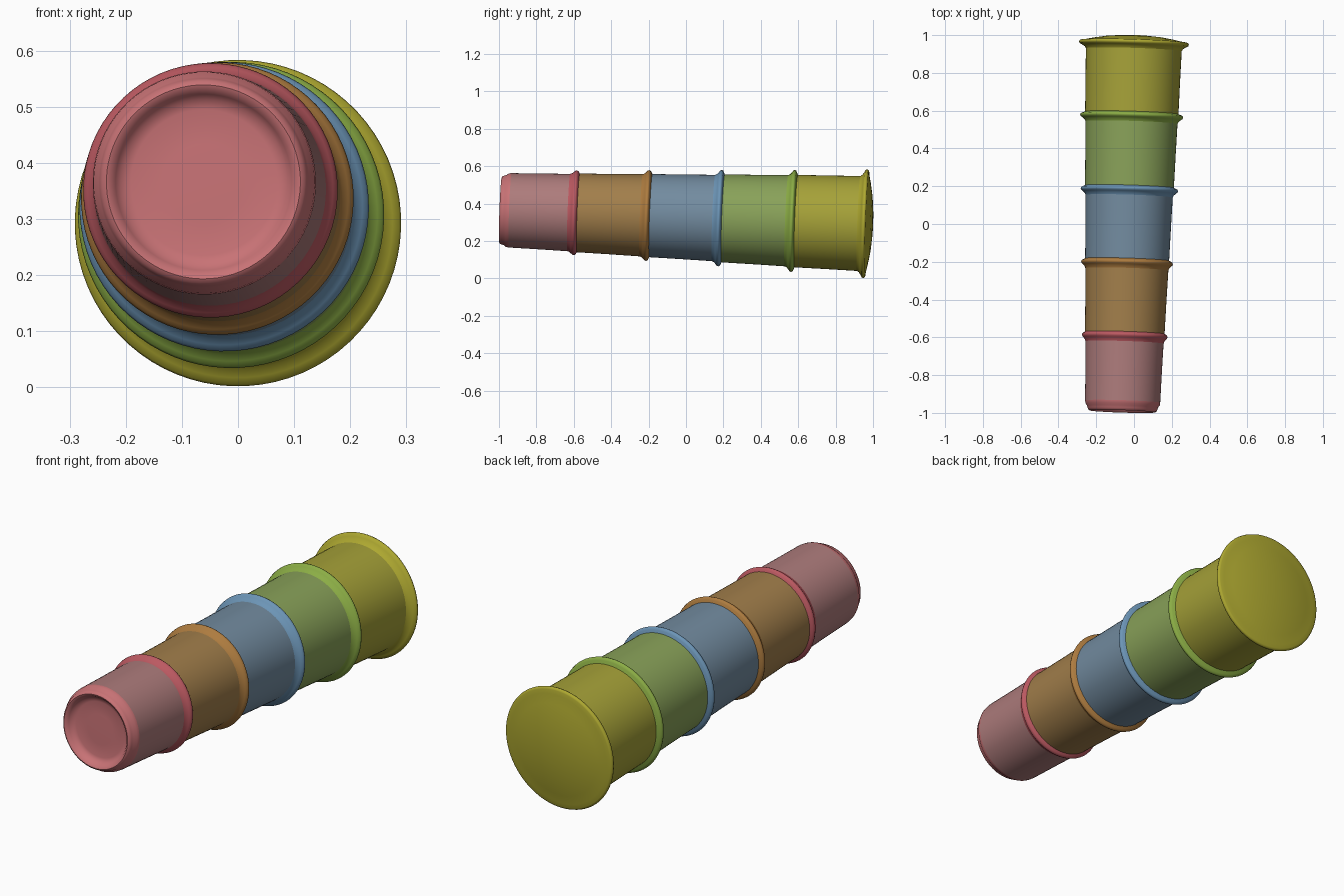
import bpy, bmesh, math
from mathutils import Vector

if "Cube" in bpy.data.objects:
    bpy.data.objects.remove(bpy.data.objects["Cube"])

SEG = 72
# The stack's axis drifts to +x and downwards towards the back
ORIGIN = Vector((0.0, 0.96, 0.2925))
AXIS = Vector((0.0316, 1.0, -0.0377))
TURN = Vector((0, 0, 1)).rotation_difference(AXIS.normalized())


def material(name, rgb):
    m = bpy.data.materials.new(name)
    m.diffuse_color = (*rgb, 1)
    m.use_nodes = True
    m.node_tree.nodes["Principled BSDF"].inputs["Base Color"].default_value = m.diffuse_color
    return m


def lathe(name, profile, mat):
    """Revolve (radius, station along y) points around the stack axis."""
    bm = bmesh.new()
    rings = []
    for r, y in profile:
        base = ORIGIN + AXIS * (y - ORIGIN.y)
        if r == 0:
            rings.append([bm.verts.new(base)])
            continue
        ring = []
        for i in range(SEG):
            a = 2 * math.pi * i / SEG
            ring.append(bm.verts.new(base + TURN @ Vector((r * math.cos(a), r * math.sin(a), 0))))
        rings.append(ring)
    for a, b in zip(rings, rings[1:]):
        for i in range(SEG):
            j = (i + 1) % SEG
            if len(a) == 1:
                bm.faces.new((a[0], b[j], b[i]))
            elif len(b) == 1:
                bm.faces.new((a[i], a[j], b[0]))
            else:
                bm.faces.new((a[i], a[j], b[j], b[i]))
    bmesh.ops.recalc_face_normals(bm, faces=bm.faces)
    mesh = bpy.data.meshes.new(name)
    bm.to_mesh(mesh)
    bm.free()
    mesh.materials.append(mat)
    obj = bpy.data.objects.new(name, mesh)
    bpy.context.collection.objects.link(obj)
    bpy.ops.object.select_all(action='DESELECT')
    obj.select_set(True)
    bpy.context.view_layer.objects.active = obj
    bpy.ops.object.shade_smooth_by_angle(angle=math.radians(50))
    return obj


# name, front y, rim y, front radius, back radius, rim radius, body colour, rim colour
CUPS = [
    ("red", -0.94, -0.592, 0.199, 0.207, 0.227, (0.42, 0.20, 0.20), (0.50, 0.10, 0.12)),
    ("orange", -0.60, -0.205, 0.210, 0.220, 0.243, (0.36, 0.21, 0.07), (0.42, 0.20, 0.05)),
    ("blue", -0.21, 0.182, 0.222, 0.231, 0.258, (0.17, 0.26, 0.35), (0.15, 0.30, 0.47)),
    ("green", 0.18, 0.572, 0.235, 0.244, 0.273, (0.25, 0.36, 0.10), (0.26, 0.42, 0.06)),
    ("yellow", 0.57, 0.958, 0.247, 0.254, 0.291, (0.38, 0.36, 0.04), (0.42, 0.39, 0.03)),
]

for name, y0, y1, r0, r1, rim, body_rgb, rim_rgb in CUPS:
    body_mat = material(name + "_body", body_rgb)
    rim_mat = material(name + "_rim", rim_rgb)
    d = rim - r1
    # Tapered wall
    lathe(name + "_cup_wall", [(r0, y0), ((r0 + r1) / 2, (y0 + y1) / 2), (r1, y1 - 0.035)], body_mat)
    # Flared, rolled lip
    lip = [(r1, y1 - 0.035), (r1 + d * 0.18, y1 - 0.024), (r1 + d * 0.6, y1 - 0.014),
           (rim - 0.003, y1 - 0.008), (rim, y1), (rim - 0.003, y1 + 0.007)]
    if name == "yellow":
        # Gently domed closure at the open end of the stack
        lip += [(rim - 0.010, y1 + 0.010), (0.262, y1 + 0.012), (0.22, y1 + 0.021),
                (0.15, y1 + 0.033), (0.07, y1 + 0.040), (0, y1 + 0.042)]
    else:
        lip += [(r1 + d * 0.6, y1 + 0.011), (r1 + 0.002, y1 + 0.017)]
    lathe(name + "_cup_rim", lip, rim_mat)

# Base of the smallest cup: stepped shoulder, foot ring and shallow recess
lathe("red_cup_base", [(0.199, -0.94), (0.197, -0.955), (0.188, -0.966), (0.185, -0.978),
                       (0.180, -0.988), (0.173, -0.992), (0.165, -0.989), (0.157, -0.978),
                       (0.148, -0.965), (0.130, -0.960), (0.07, -0.960), (0, -0.962)],
      material("red_base", (0.58, 0.17, 0.18)))
